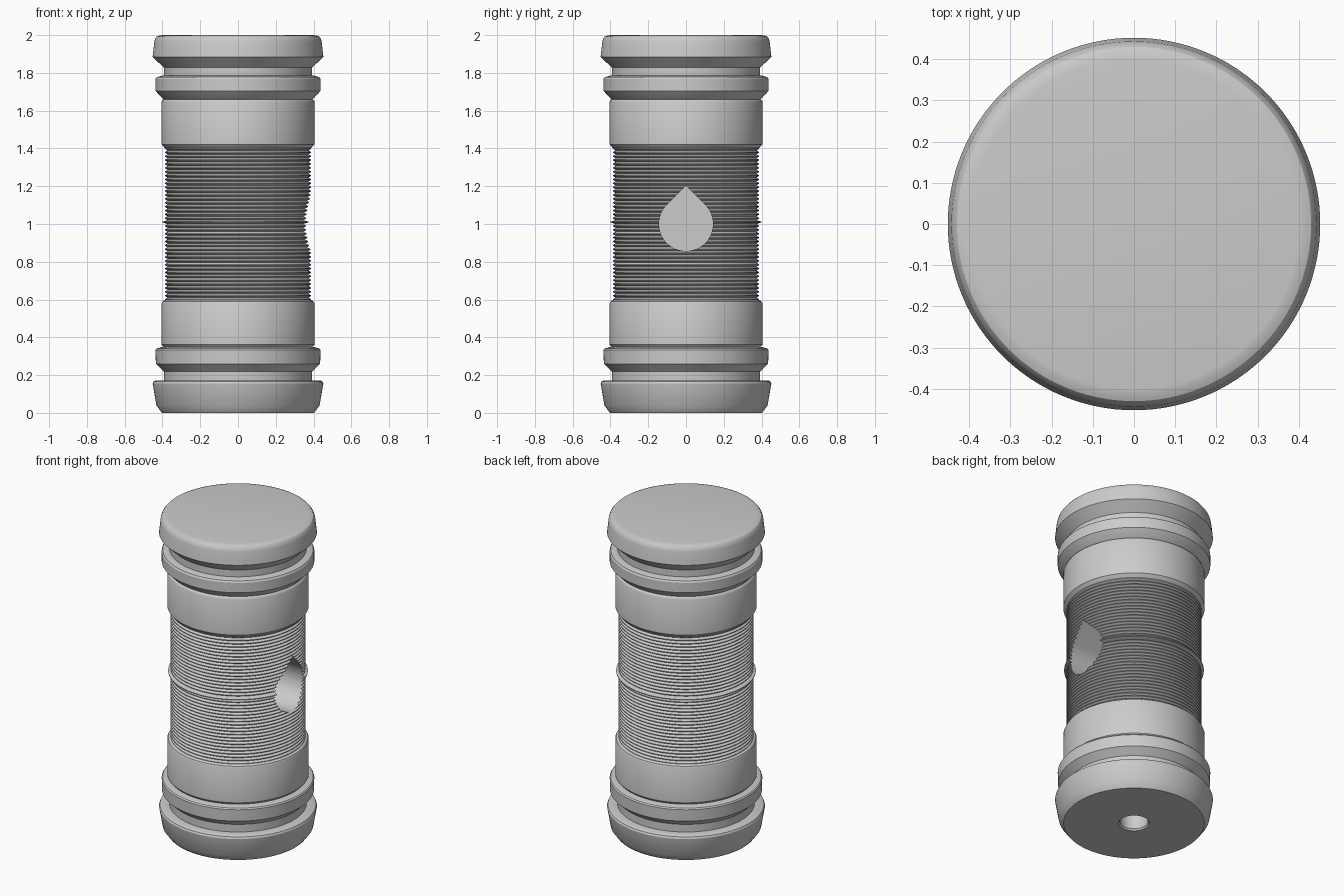
import bpy, bmesh, math

cube = bpy.data.objects.get("Cube")
if cube:
    bpy.data.objects.remove(cube, do_unlink=True)

SEGMENTS = 128

grey = bpy.data.materials.new("plain grey")
grey.use_nodes = True
grey.diffuse_color = (0.6, 0.6, 0.6, 1)
grey.node_tree.nodes["Principled BSDF"].inputs["Base Color"].default_value = (0.6, 0.6, 0.6, 1)


def make_object(name, bm):
    bmesh.ops.recalc_face_normals(bm, faces=bm.faces)
    mesh = bpy.data.meshes.new(name)
    bm.to_mesh(mesh)
    bm.free()
    mesh.materials.append(grey)
    obj = bpy.data.objects.new(name, mesh)
    bpy.context.collection.objects.link(obj)
    return obj


def lathe(name, profile):
    """Turn (radius, height) points round z; the first and last rings are capped."""
    bm = bmesh.new()
    rings = []
    for r, z in profile:
        rings.append([bm.verts.new((r * math.cos(a), r * math.sin(a), z))
                      for a in (math.tau * i / SEGMENTS for i in range(SEGMENTS))])
    for low, high in zip(rings, rings[1:]):
        for i in range(SEGMENTS):
            j = (i + 1) % SEGMENTS
            bm.faces.new((low[i], low[j], high[j], high[i]))
    bm.faces.new(rings[0])
    bm.faces.new(rings[-1])
    return make_object(name, bm)


def smooth(obj, degrees):
    bpy.ops.object.select_all(action='DESELECT')
    obj.select_set(True)
    bpy.context.view_layer.objects.active = obj
    bpy.ops.object.shade_smooth_by_angle(angle=math.radians(degrees))


# Lower end: blind bore, foot, collar and sleeve
lower_end = lathe("lower_end", [
    (0.08, 0.30), (0.08, 0.01), (0.088, 0), (0.403, 0), (0.432, 0.04),
    (0.452, 0.155), (0.447, 0.166), (0.435, 0.172), (0.393, 0.172),
    (0.393, 0.22), (0.435, 0.26), (0.437, 0.333), (0.431, 0.341), (0.405, 0.348),
    (0.393, 0.348), (0.405, 0.362), (0.405, 0.58), (0.4, 0.59), (0.385, 0.598), (0.3, 0.598)])

# Upper end: sleeve, collar and rounded head
upper_end = lathe("upper_end", [
    (0.3, 1.4), (0.385, 1.4), (0.405, 1.422), (0.405, 1.645), (0.4, 1.655), (0.393, 1.66),
    (0.4, 1.665), (0.437, 1.705), (0.437, 1.767), (0.431, 1.777), (0.405, 1.785),
    (0.393, 1.785), (0.393, 1.828), (0.452, 1.885), (0.443, 1.965),
    (0.439, 1.98), (0.43, 1.992), (0.415, 1.998), (0.4, 2.0)])

# Ridged grip with a slightly larger ring at mid height
RIDGES, START, PITCH = 40, 0.59, 0.0205
profile = []
for k in range(RIDGES):
    z = START + k * PITCH
    crest = 0.4 if k == RIDGES // 2 else 0.387
    profile += [(0.373, z), (crest, z + PITCH * 0.4), (crest, z + PITCH * 0.6)]
profile.append((0.373, START + RIDGES * PITCH))
grip = lathe("ridged_grip", profile)

# Teardrop socket cut into the side of the grip
R = 0.143
outline = [(0, R * math.sqrt(2))]
outline += [(R * math.cos(a), R * math.sin(a))
            for a in (math.radians(135 + 270 * i / 48) for i in range(49))]
bm = bmesh.new()
face = bm.faces.new([bm.verts.new((0, y, 1 + z)) for y, z in outline])
sides = bmesh.ops.extrude_face_region(bm, geom=[face])["geom"]
bmesh.ops.translate(bm, vec=(0.6, 0, 0),
                    verts=[v for v in sides if isinstance(v, bmesh.types.BMVert)])
cutter = make_object("socket_cutter", bm)
cutter.hide_render = True

cut = grip.modifiers.new("socket", 'BOOLEAN')
cut.operation = 'DIFFERENCE'
cut.solver = 'EXACT'
cut.object = cutter
bpy.context.view_layer.objects.active = grip
bpy.ops.object.modifier_apply(modifier=cut.name)
bpy.data.objects.remove(cutter, do_unlink=True)

for part in (lower_end, upper_end, grip):
    smooth(part, 28)
